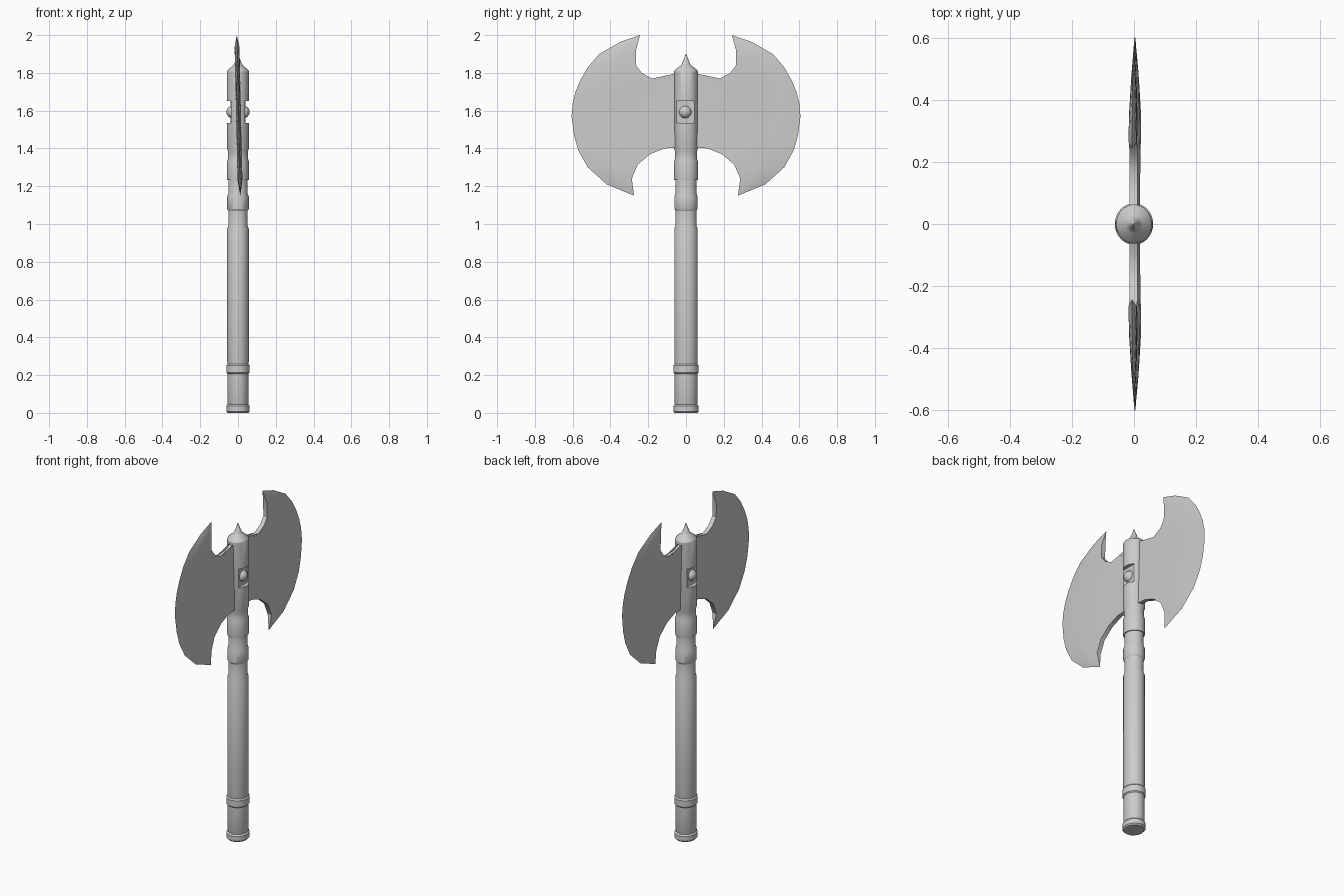
import bpy, bmesh, math

if "Cube" in bpy.data.objects:
    bpy.data.objects.remove(bpy.data.objects["Cube"])

SIDES = 32
FLAT = 0.92  # the shaft is slightly oval: narrower in x than in y


def finish(bm, name, angle=30):
    bmesh.ops.recalc_face_normals(bm, faces=bm.faces)
    me = bpy.data.meshes.new(name)
    bm.to_mesh(me)
    bm.free()
    ob = bpy.data.objects.new(name, me)
    bpy.context.collection.objects.link(ob)
    smooth(ob, angle)
    return ob


def smooth(ob, angle=30):
    bpy.ops.object.select_all(action='DESELECT')
    ob.select_set(True)
    bpy.context.view_layer.objects.active = ob
    bpy.ops.object.shade_smooth_by_angle(angle=math.radians(angle))


def lathe(name, profile):
    """Closed oval solid from (radius, z) points."""
    bm = bmesh.new()
    rings = []
    for r, z in profile:
        rings.append([bm.verts.new((FLAT * r * math.cos(a), r * math.sin(a), z))
                      for a in (2 * math.pi * i / SIDES for i in range(SIDES))])
    for lo, hi in zip(rings, rings[1:]):
        for i in range(SIDES):
            j = (i + 1) % SIDES
            bm.faces.new((lo[i], lo[j], hi[j], hi[i]))
    bm.faces.new(rings[0][::-1])
    bm.faces.new(rings[-1])
    return finish(bm, name)


def band(r, z0, z1, b=0.008):
    """Profile points of a ring with bevelled edges."""
    return [(r - b, z0), (r, z0 + b), (r, z1 - b), (r - b, z1)]


# Shaft with pommel and grip collars
lathe("pommel", band(0.067, 0.0, 0.045) + [(0.061, 0.05), (0.061, 0.21)])
lathe("lower_collar", band(0.067, 0.205, 0.26))
lathe("grip", [(0.058, 0.25), (0.062, 0.27), (0.062, 0.975), (0.056, 0.99), (0.056, 1.08)])
lathe("upper_collar", [(0.056, 1.07), (0.062, 1.08), (0.062, 1.145), (0.056, 1.16), (0.056, 1.24)])

# Head socket with pointed cap
socket = lathe("head_socket", [
    (0.062, 1.232), (0.063, 1.24), (0.063, 1.33), (0.058, 1.345), (0.058, 1.385),
    (0.063, 1.40), (0.063, 1.808), (0.058, 1.816), (0.030, 1.838), (0.023, 1.845),
    (0.012, 1.872), (0.002, 1.90)])

# Square windows cut in both broad sides of the socket
for side in (-1, 1):
    bpy.ops.mesh.primitive_cube_add(size=1, location=(side * 0.086, -0.002, 1.593))
    cutter = bpy.context.object
    cutter.name = "window_cutter"
    cutter.scale = (0.1, 0.095, 0.114)
    cutter.hide_render = True
    bpy.context.view_layer.update()
    bpy.context.view_layer.objects.active = socket
    mod = socket.modifiers.new("window", 'BOOLEAN')
    mod.object = cutter
    mod.solver = 'EXACT'
    bpy.ops.object.modifier_apply(modifier=mod.name)
    bpy.data.objects.remove(cutter)
smooth(socket)

# Round studs set in the windows
for side, label in ((-1, "left"), (1, "right")):
    bpy.ops.mesh.primitive_uv_sphere_add(segments=24, ring_count=12, radius=0.034,
                                         location=(side * 0.027, -0.004, 1.593))
    bpy.context.object.name = label + "_stud"
    bpy.ops.object.shade_smooth()

# Blade outlines (y, z) from the upper tip to the lower tip
INNER = [(.243, 2.0), (.265, 1.92), (.265, 1.84), (.235, 1.80), (.18, 1.77), (.10, 1.77), (.04, 1.80),
         (.04, 1.405), (.115, 1.40), (.19, 1.37), (.255, 1.315), (.287, 1.24), (.275, 1.15)]
OUTER = [(.243, 2.0), (.345, 1.965), (.46, 1.90), (.52, 1.83), (.56, 1.76), (.585, 1.70), (.60, 1.64),
         (.606, 1.57), (.593, 1.47), (.57, 1.39), (.52, 1.30), (.42, 1.21), (.275, 1.15)]
STEPS = ((0, 0.013), (0.5, 0.012), (0.8, 0.007), (1, 0.0))  # (inner to outer, half thickness)


def blade(name, side):
    """Blade that thins to its curved edge and leans slightly in x."""
    bm = bmesh.new()
    sheets = []
    last = len(INNER) - 1
    for face in (-1, 1):
        rows = []
        for k, ((y0, z0), (y1, z1)) in enumerate(zip(INNER, OUTER)):
            row = []
            for t, half in STEPS:
                y, z = y0 + (y1 - y0) * t, z0 + (z1 - z0) * t
                half = 0 if k in (0, last) else half
                x = 0.003 - 0.022 * (z - 1.57) + face * half
                row.append(bm.verts.new((x, side * y, z)))
            rows.append(row)
        for a, b in zip(rows, rows[1:]):
            for i in range(len(STEPS) - 1):
                bm.faces.new((a[i], a[i + 1], b[i + 1], b[i]))
        sheets.append(rows)
    for k in range(last):  # thick inner rim
        bm.faces.new((sheets[0][k][0], sheets[0][k + 1][0], sheets[1][k + 1][0], sheets[1][k][0]))
    bmesh.ops.remove_doubles(bm, verts=bm.verts, dist=0.0005)
    return finish(bm, name)


blade("right_blade", 1)
blade("left_blade", -1)
